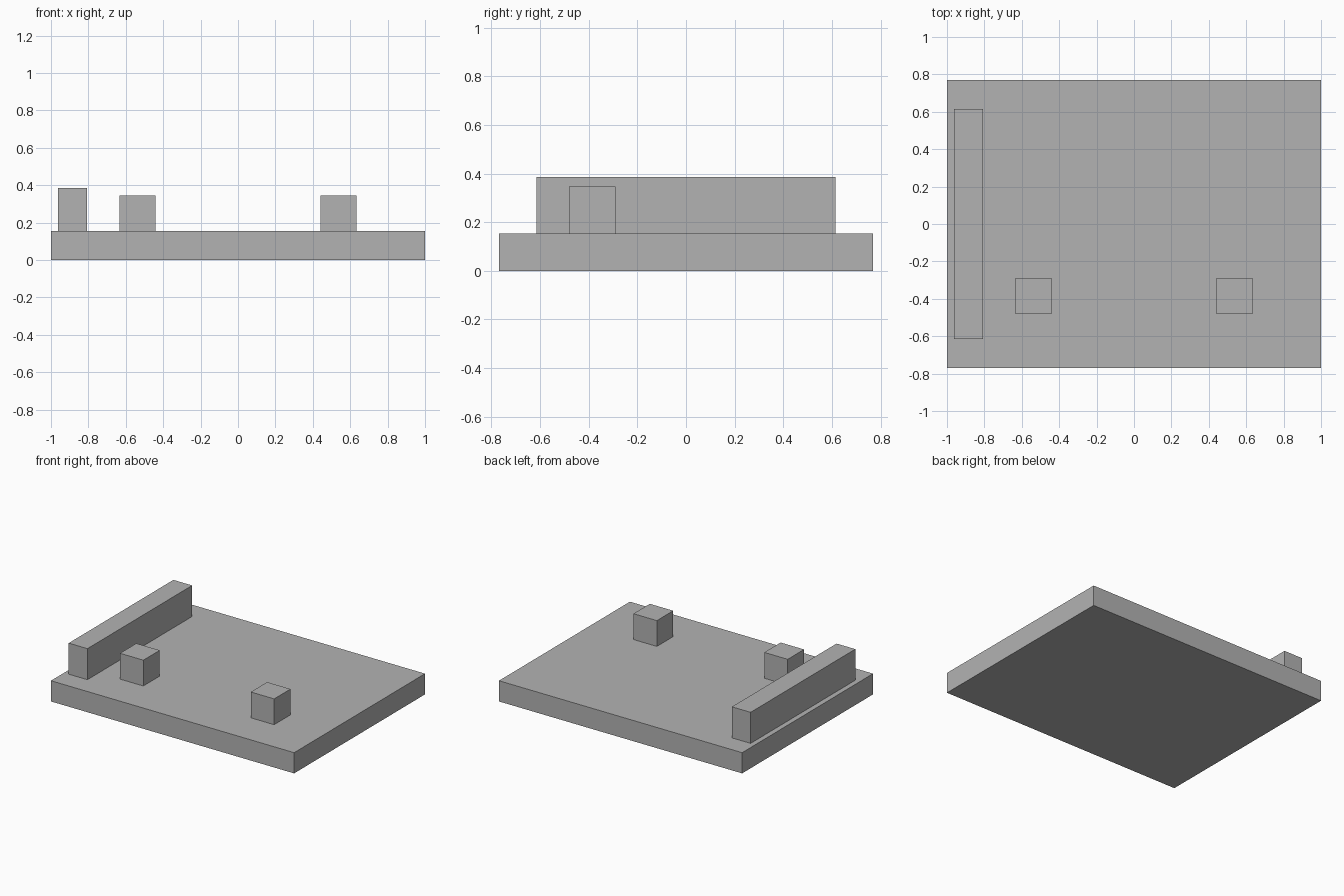
import bpy

# Remove the default cube
default = bpy.data.objects.get("Cube")
if default:
    bpy.data.objects.remove(default, do_unlink=True)

# Single flat grey
grey = bpy.data.materials.new("plain_grey")
grey.use_nodes = True
colour = (0.45, 0.45, 0.45, 1)
grey.diffuse_color = colour
grey.node_tree.nodes["Principled BSDF"].inputs["Base Color"].default_value = colour


def box(name, centre, size):
    """Box given by the centre of its underside and its full size."""
    x, y, z = centre
    bpy.ops.mesh.primitive_cube_add(size=1, location=(x, y, z + size[2] / 2))
    obj = bpy.context.object
    obj.name = name
    obj.scale = size
    bpy.ops.object.transform_apply(location=False, rotation=False, scale=True)
    obj.data.materials.append(grey)
    return obj


THICK = 0.154

# Flat base slab
box("base_slab", (0, 0, 0), (2, 1.538, THICK))

# Long rail along the right edge
box("side_rail", (-0.885, 0, THICK), (0.154, 1.23, 0.231))

# Pair of blocks near the front
for side, sign in (("left", 1), ("right", -1)):
    box(f"{side}_block", (sign * 0.538, -0.385, THICK), (0.192, 0.192, 0.192))
